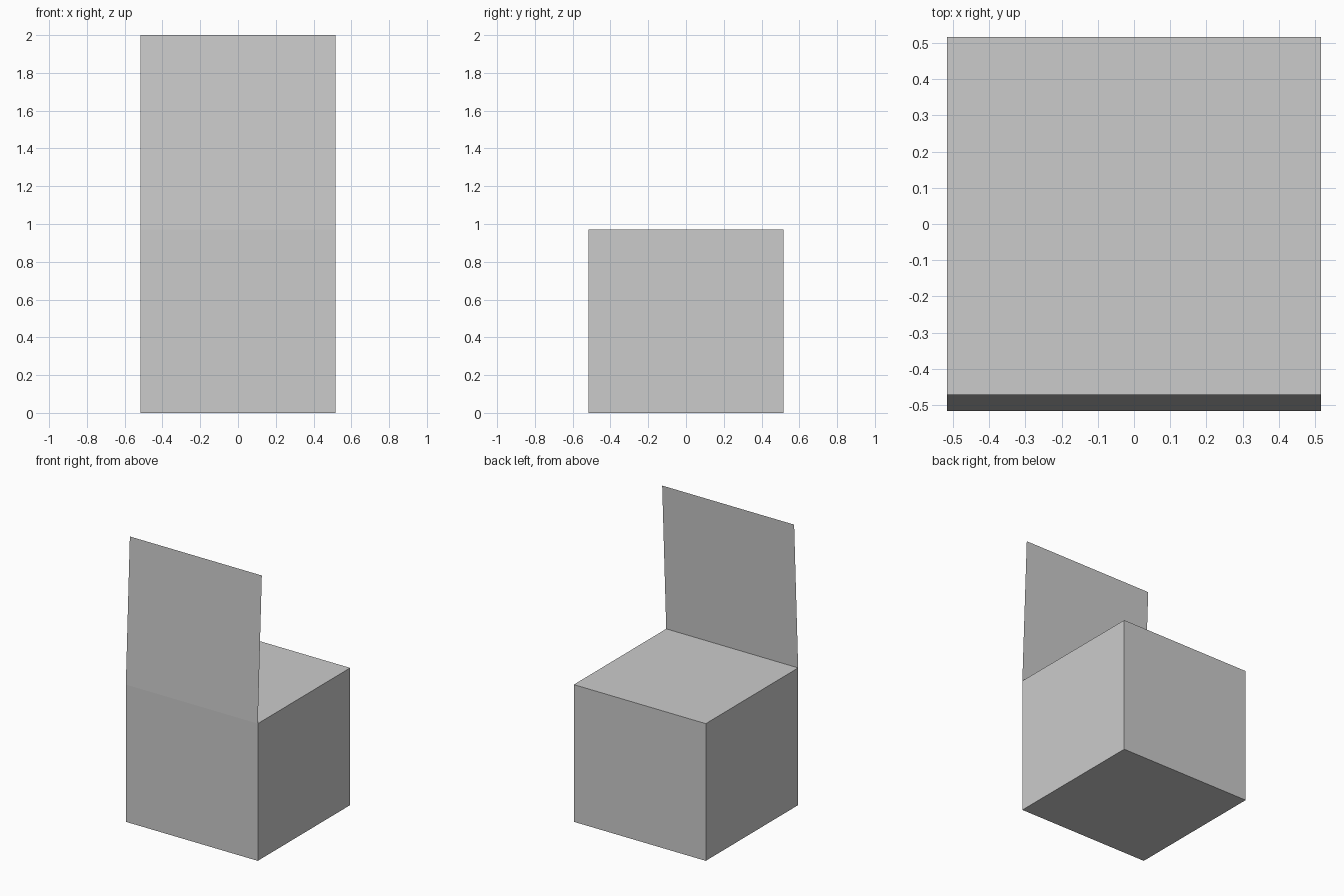
import bpy
import bmesh
from math import atan2
from mathutils import Matrix

if "Cube" in bpy.data.objects:
    bpy.data.objects.remove(bpy.data.objects["Cube"])

HALF = 0.516     # half width of the box
BOX_H = 0.97     # box height
LEAN = 0.045     # how far the panel top leans back
RISE = 2.0 - BOX_H


def make_object(name, bm):
    mesh = bpy.data.meshes.new(name)
    bm.to_mesh(mesh)
    bm.free()
    obj = bpy.data.objects.new(name, mesh)
    bpy.context.collection.objects.link(obj)
    return obj


# Closed box body
bm = bmesh.new()
bmesh.ops.create_cube(
    bm, size=1,
    matrix=Matrix.Translation((0, 0, BOX_H / 2)) @ Matrix.Diagonal((2 * HALF, 2 * HALF, BOX_H, 1)))
make_object("box_body", bm)

# Paper-thin upright panel hinged on the front top edge, leaning slightly back
bm = bmesh.new()
bottom = [bm.verts.new((x, -HALF, BOX_H)) for x in (-HALF, HALF)]
edge = bm.edges.new(bottom)
top = bmesh.ops.extrude_edge_only(bm, edges=[edge])["geom"]
bmesh.ops.translate(bm, vec=(0, LEAN, RISE),
                    verts=[g for g in top if isinstance(g, bmesh.types.BMVert)])
bm.normal_update()
for face in bm.faces:
    if face.normal.y > 0:
        face.normal_flip()
make_object("upright_panel", bm)
